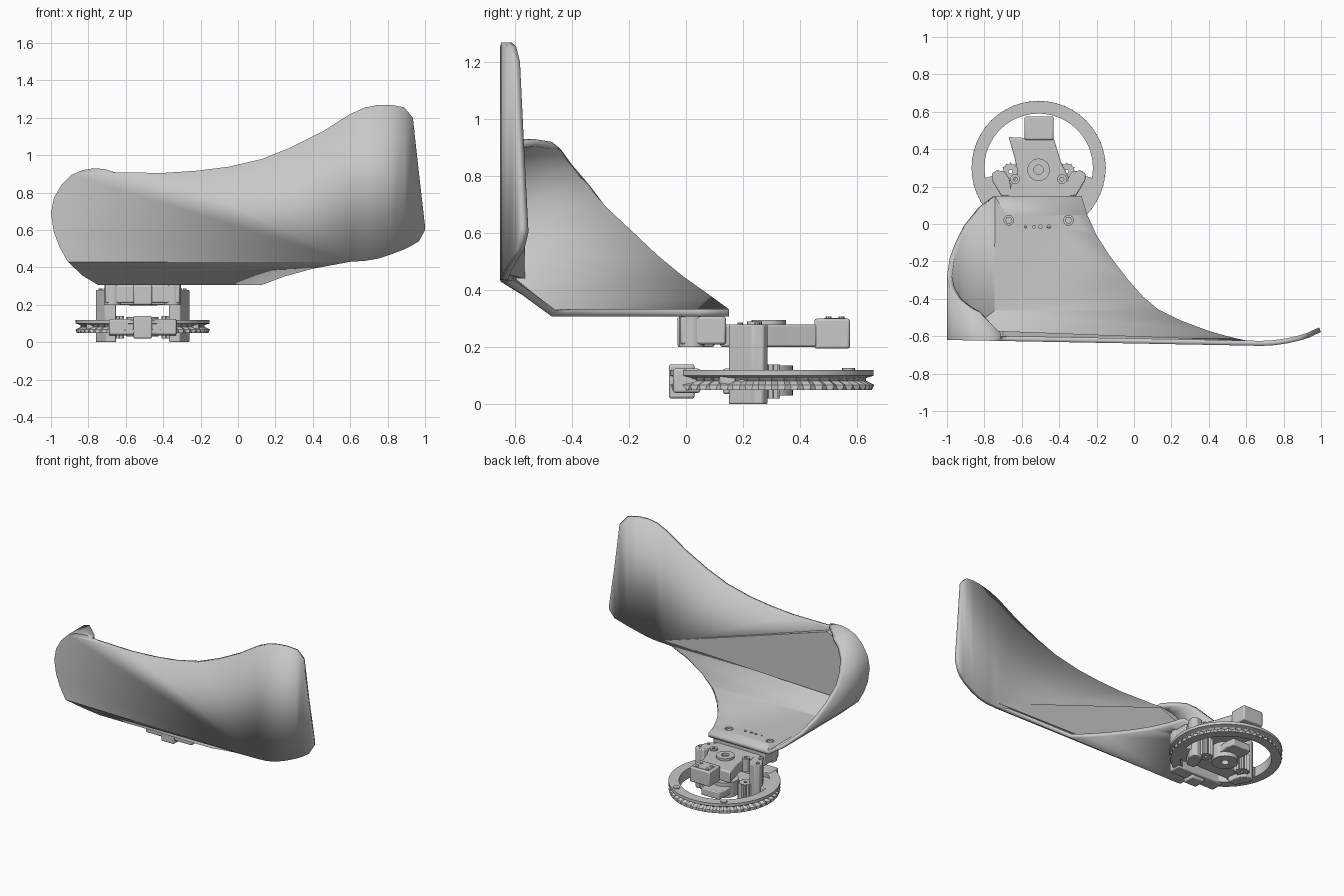
import bpy, bmesh, math
from mathutils import Matrix, Vector

cube = bpy.data.objects.get("Cube")
if cube:
    bpy.data.objects.remove(cube, do_unlink=True)

grey = bpy.data.materials.new("plain grey")
grey.use_nodes = True
grey.diffuse_color = (0.58, 0.58, 0.58, 1)
grey.node_tree.nodes["Principled BSDF"].inputs["Base Color"].default_value = grey.diffuse_color


def finish(name, bm, smooth=True):
    mesh = bpy.data.meshes.new(name)
    bm.to_mesh(mesh)
    bm.free()
    mesh.materials.append(grey)
    obj = bpy.data.objects.new(name, mesh)
    bpy.context.collection.objects.link(obj)
    if smooth:
        bpy.ops.object.select_all(action='DESELECT')
        obj.select_set(True)
        bpy.context.view_layer.objects.active = obj
        bpy.ops.object.shade_smooth_by_angle(angle=math.radians(30))
    return obj


def prism(name, outline, z0, z1, bevel=0.0):
    """Extrude a plan outline between two heights."""
    bm = bmesh.new()
    face = bm.faces.new([bm.verts.new((x, y, z0)) for x, y in outline])
    up = bmesh.ops.extrude_face_region(bm, geom=[face])
    verts = [g for g in up["geom"] if isinstance(g, bmesh.types.BMVert)]
    bmesh.ops.translate(bm, verts=verts, vec=(0, 0, z1 - z0))
    bmesh.ops.recalc_face_normals(bm, faces=bm.faces)
    obj = finish(name, bm)
    if bevel:
        mod = obj.modifiers.new("soft edges", 'BEVEL')
        mod.width, mod.segments = bevel, 2
    return obj


def box(name, x0, x1, y0, y1, z0, z1, bevel=0.008):
    return prism(name, [(x0, y0), (x1, y0), (x1, y1), (x0, y1)], z0, z1, bevel)


def circle(x, y, r, n=20):
    return [(x + r * math.cos(2 * math.pi * i / n),
             y + r * math.sin(2 * math.pi * i / n)) for i in range(n)]


def lathe(name, cx, cy, profile, n=48, teeth=None, depth=0.0):
    """Closed ring profile (radius, z); chosen points alternate in radius as teeth."""
    bm = bmesh.new()
    rings = []
    for i in range(n):
        a = 2 * math.pi * i / n
        ring = []
        for k, (r, z) in enumerate(profile):
            if teeth and k in teeth and i % 2:
                r -= depth
            ring.append(bm.verts.new((cx + r * math.cos(a), cy + r * math.sin(a), z)))
        rings.append(ring)
    m = len(profile)
    for i in range(n):
        a, b = rings[i], rings[(i + 1) % n]
        for k in range(m):
            j = (k + 1) % m
            bm.faces.new((a[k], b[k], b[j], a[j]))
    bmesh.ops.recalc_face_normals(bm, faces=bm.faces)
    return finish(name, bm)


# Curved shield: front plate, sloped panel, floor and rolled left wall
CREASE, FLOOR = 0.43, 0.307


def front_y(x):
    return -0.62 - 0.03 * (x + 1) / 1.6


# left wall section: x, z, rear edge y
roll = [(-0.75, FLOOR, 0.15), (-0.83, 0.355, 0.09), (-0.91, CREASE, -0.01),
        (-0.955, 0.51, -0.10), (-0.985, 0.59, -0.18), (-1.0, 0.69, -0.28),
        (-0.985, 0.77, -0.34), (-0.945, 0.84, -0.40), (-0.89, 0.895, -0.44),
        (-0.83, 0.92, -0.47), (-0.77, 0.93, -0.53), (-0.71, 0.925, -0.585)]


def roll_front(x, z):
    if z >= CREASE:
        return Vector((x, front_y(x), z))
    t = (z - FLOOR) / (CREASE - FLOOR)
    return Vector((x, -0.47 + t * (front_y(x) + 0.47), z))


top_edge = [(-0.66, 0.908), (-0.4, 0.905), (-0.22, 0.917), (-0.05, 0.938),
            (0.13, 0.98), (0.28, 1.04), (0.45, 1.125), (0.6, 1.22)]
floor_edge = [(0.13, -0.47), (0.05, -0.39), (-0.03, -0.30), (-0.13, -0.17),
              (-0.2, -0.06), (-0.25, 0.05), (-0.28, 0.15)]
slope_edge = [(0.52, -0.622, 0.415), (0.4, -0.588, 0.393), (0.25, -0.532, 0.352)]
# flared end: x, y, bottom, top
flare = [(0.6, -0.65, CREASE, 1.22), (0.68, -0.652, 0.435, 1.255), (0.75, -0.648, 0.447, 1.268),
         (0.82, -0.638, 0.47, 1.269), (0.89, -0.622, 0.497, 1.255), (0.935, -0.608, 0.52, 1.2),
         (0.968, -0.592, 0.54, 0.9), (1.0, -0.578, 0.6, 0.62)]

bm = bmesh.new()


def add_face(points):
    return bm.faces.new([bm.verts.new(p) for p in points])


fronts = [roll_front(x, z) for x, z, y in roll]
backs = [Vector((x, y, z)) for x, z, y in roll]
crease_end = (0.6, front_y(0.6), CREASE)
slope_pts = [(x, y, z) for x, y, z in slope_edge]
floor_pts = [(x, y, FLOOR) for x, y in floor_edge]
for i in range(len(roll) - 1):
    add_face((fronts[i], fronts[i + 1], backs[i + 1], backs[i]))
add_face(fronts[2:] + [(x, front_y(x), z) for x, z in top_edge] + [crease_end])
add_face([fronts[0], fronts[1], fronts[2], crease_end] + slope_pts + [floor_pts[0]])
add_face([fronts[0]] + floor_pts + [backs[0]])
for a, b in zip(flare, flare[1:]):
    add_face([(a[0], a[1], a[2]), (b[0], b[1], b[2]), (b[0], b[1], b[3]), (a[0], a[1], a[3])])
bmesh.ops.remove_doubles(bm, verts=bm.verts, dist=0.0005)
bmesh.ops.recalc_face_normals(bm, faces=bm.faces)
if min(bm.faces, key=lambda f: f.calc_center_median().z).normal.z > 0:
    bmesh.ops.reverse_faces(bm, faces=bm.faces)
shield = finish("shield", bm)
solid = shield.modifiers.new("thickness", 'SOLIDIFY')
solid.thickness, solid.offset = 0.027, -1

# Mounting holes through the floor
bm = bmesh.new()
holes = [(-0.67, 0.02, 0.026), (-0.35, 0.02, 0.026)]
holes += [(x, -0.015, r) for x, r in ((-0.58, 0.006), (-0.535, 0.008), (-0.5, 0.01), (-0.455, 0.01))]
for x, y, r in holes:
    bmesh.ops.create_cone(bm, cap_ends=True, segments=16, radius1=r, radius2=r, depth=0.2,
                          matrix=Matrix.Translation((x, y, FLOOR)))
cutter = finish("hole_cutter", bm, smooth=False)
cutter.hide_render = True
cutter.hide_viewport = True
cut = shield.modifiers.new("holes", 'BOOLEAN')
cut.object, cut.operation, cut.solver = cutter, 'DIFFERENCE', 'EXACT'

# Tapered thickening on the inside of the front plate
bm = bmesh.new()
tri = [(0.6, 0.455), (-0.7, 0.885), (-0.9, 0.8), (-0.9, 0.44)]
outer = [bm.verts.new((x, front_y(x) + 0.02, z)) for x, z in tri]
inner = [bm.verts.new((x, front_y(x) + 0.028 + 0.025 * (0.6 - x) / 1.3, z)) for x, z in tri]
bm.faces.new(outer)
bm.faces.new(inner)
for i in range(4):
    j = (i + 1) % 4
    bm.faces.new((outer[i], outer[j], inner[j], inner[i]))
bmesh.ops.recalc_face_normals(bm, faces=bm.faces)
finish("inner_wedge", bm, smooth=False)

# Toothed wheel with a grooved rim
CX, CY = -0.51, 0.30
lathe("wheel_rim", CX, CY,
      [(0.29, 0.05), (0.352, 0.05), (0.36, 0.068), (0.332, 0.082), (0.332, 0.092),
       (0.358, 0.1), (0.358, 0.12), (0.29, 0.12)], n=96, teeth=(2, 3), depth=0.018)

# Upper bracket, arm and hub
prism("upper_bracket",
      [(-0.69, 0.12), (-0.33, 0.12), (-0.35, 0.25), (-0.39, 0.33), (-0.43, 0.46),
       (-0.58, 0.46), (-0.67, 0.465), (-0.64, 0.36), (-0.62, 0.27), (-0.66, 0.2)],
      0.2, 0.28, 0.008)
box("arm_end", -0.585, -0.43, 0.45, 0.575, 0.195, 0.3)
box("arm_pad", -0.565, -0.45, 0.485, 0.56, 0.295, 0.303, 0)
for sx in (-0.04, 0.04):
    for y in (0.5, 0.545):
        prism("arm_screw", circle(-0.508 + sx, y, 0.011, 10), 0.3, 0.308)
lathe("hub_collar", CX, 0.29, [(0.025, 0.2), (0.06, 0.2), (0.06, 0.295), (0.025, 0.295)], n=24)
box("mount_block", -0.71, -0.31, -0.02, 0.14, 0.21, FLOOR)
box("mount_centre", -0.56, -0.46, -0.03, 0.1, 0.2, FLOOR)

# Side parts, mirrored about the wheel axis
for side, s in (("right", -1), ("left", 1)):
    def m(points):
        return [(CX + s * x, y) for x, y in points]
    prism(side + "_pillar", m([(0.14, 0.15), (0.2, 0.15), (0.25, 0.235), (0.25, 0.27),
                               (0.225, 0.287), (0.18, 0.28), (0.155, 0.24)]), 0, 0.28, 0.006)
    prism(side + "_boss", circle(CX + s * 0.16, 0.02, 0.045), 0.2, FLOOR)
    prism(side + "_bolt", circle(CX + s * 0.16, 0.02, 0.02, 6), 0.27, 0.325)
    for x, y in ((0.225, 0.25), (0.2, 0.19)):
        prism(side + "_pillar_pin", circle(CX + s * x, y, 0.01, 10), 0.28, 0.287)
    prism(side + "_rim_pin", circle(CX + s * 0.185, 0.57, 0.022, 16), 0.1, 0.127)
    lathe(side + "_roller", CX + s * 0.125, 0.24,
          [(0.01, 0.2), (0.026, 0.2), (0.026, 0.29), (0.01, 0.29)], n=16)
    lathe(side + "_gear", CX + s * 0.15, 0.28,
          [(0.01, 0.02), (0.05, 0.02), (0.05, 0.14), (0.01, 0.14)], n=24, teeth=(1, 2), depth=0.012)
    prism(side + "_rim_lug", m([(0.17, 0.1), (0.3, 0.12), (0.31, 0.24), (0.2, 0.27)]), 0.05, 0.12, 0.006)

# Lower carriage joining pillars and rim
box("lower_bar", -0.69, -0.33, 0.13, 0.25, 0.035, 0.125)
box("front_block", -0.69, -0.33, -0.045, 0.05, 0.04, 0.125)
box("front_latch", -0.56, -0.46, -0.06, 0.03, 0.02, 0.14)
prism("lower_spoke", [(-0.57, 0.2), (-0.45, 0.2), (-0.43, 0.4), (-0.44, 0.46), (-0.58, 0.46), (-0.59, 0.4)],
      0.06, 0.11, 0.006)
lathe("lower_hub", CX, 0.29, [(0.025, 0.03), (0.085, 0.03), (0.085, 0.135), (0.025, 0.135)], n=28)
